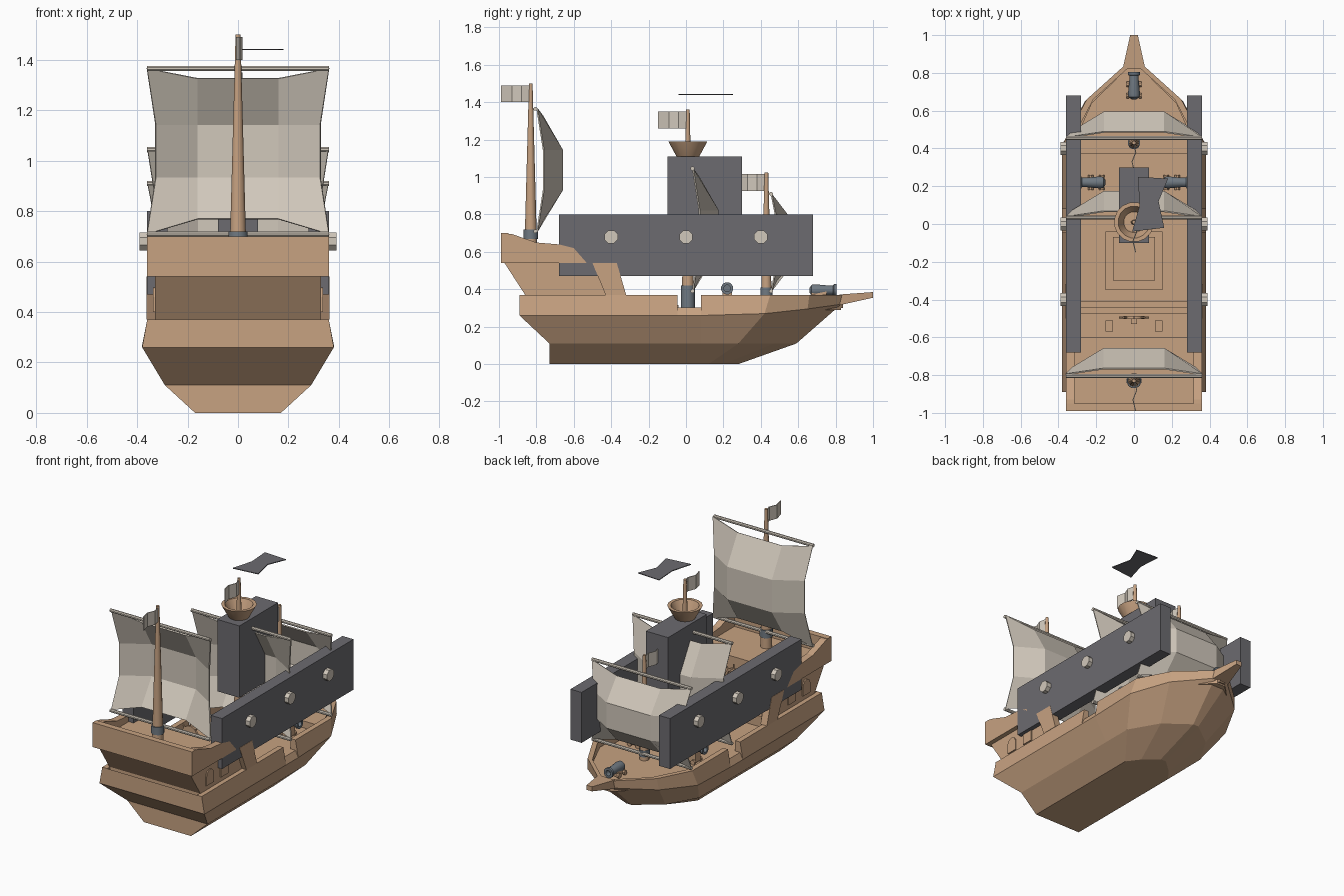
import bpy, bmesh, math
from mathutils import Vector, Matrix

cube = bpy.data.objects.get("Cube")
if cube:
    bpy.data.objects.remove(cube)


def material(name, rgb):
    m = bpy.data.materials.new(name)
    m.use_nodes = True
    m.diffuse_color = (*rgb, 1)
    m.node_tree.nodes["Principled BSDF"].inputs["Base Color"].default_value = (*rgb, 1)
    return m


WOOD = material("tan wood", (0.57, 0.36, 0.22))
CLOTH = material("sail cloth", (0.64, 0.58, 0.50))
GREY = material("dark grey", (0.15, 0.147, 0.162))
METAL = material("blue grey metal", (0.16, 0.19, 0.22))


def build(name, verts, faces, mat, smooth=False):
    me = bpy.data.meshes.new(name)
    me.from_pydata([tuple(v) for v in verts], [], faces)
    bm = bmesh.new()
    bm.from_mesh(me)
    bmesh.ops.recalc_face_normals(bm, faces=bm.faces)
    bm.to_mesh(me)
    bm.free()
    me.materials.append(mat)
    ob = bpy.data.objects.new(name, me)
    bpy.context.collection.objects.link(ob)
    if smooth:
        bpy.ops.object.select_all(action='DESELECT')
        ob.select_set(True)
        bpy.context.view_layer.objects.active = ob
        bpy.ops.object.shade_smooth_by_angle(angle=math.radians(35))
    return ob


def prism(name, profile, x0, x1, mat):
    """Side outline of (y, z) points, extruded along x."""
    n = len(profile)
    verts = [(x, y, z) for x in (x0, x1) for y, z in profile]
    faces = [tuple(range(n)), tuple(range(n, 2 * n))]
    faces += [(i, (i + 1) % n, (i + 1) % n + n, i + n) for i in range(n)]
    return build(name, verts, faces, mat)


def box(name, x0, x1, y0, y1, z0, z1, mat):
    return prism(name, [(y0, z0), (y1, z0), (y1, z1), (y0, z1)], x0, x1, mat)


def lathe(name, base, axis, profile, mat, sides=12, smooth=True):
    """Profile of (distance, radius) points, turned about an axis."""
    rot = Vector((0, 0, 1)).rotation_difference(Vector(axis)).to_matrix()
    verts, faces = [], []
    for d, r in profile:
        for k in range(sides):
            a = math.tau * (k + 0.5) / sides
            verts.append(Vector(base) + rot @ Vector((r * math.cos(a), r * math.sin(a), d)))
    for i in range(len(profile) - 1):
        for k in range(sides):
            j = (k + 1) % sides
            faces.append((i * sides + k, i * sides + j, (i + 1) * sides + j, (i + 1) * sides + k))
    last = (len(profile) - 1) * sides
    faces += [tuple(range(sides)), tuple(range(last, last + sides))]
    return build(name, verts, faces, mat, smooth)


# Hull: each station gives keel, chine, wale and rail points, then inner rail and deck
def midship(y, z):
    return [(.17, y, 0), (.29, y, .11), (.38, y, .26), (.36, y, z)]


stations = [
    [(.17, -.73, 0), (.29, -.73, .11), (.38, -.89, .26), (.36, -.89, .37)],
    midship(-.045, .37), midship(-.045, .302), midship(.08, .302), midship(.08, .37),
    [(.17, .12, 0), (.29, .28, .11), (.38, .42, .27), (.36, .45, .37)],
    [(.11, .2, 0), (.18, .47, .11), (.26, .65, .295), (.25, .66, .37)],
    [(.02, .28, 0), (.02, .59, .11), (.05, .83, .32), (.05, .84, .37)]]
verts, faces = [], []
for s in stations:
    x, y, z = s[3]
    half = s + [(x - .035, y, z), (x - .035, y, .3)]
    verts += half + [(-a, b, c) for a, b, c in reversed(half)]
for i in range(len(stations) - 1):
    for k in range(12):
        j = (k + 1) % 12
        faces.append((i * 12 + k, i * 12 + j, i * 12 + 12 + j, i * 12 + 12 + k))
for o in (0, 12 * (len(stations) - 1)):
    faces += [(o + k, o + k + 1, o + 10 - k, o + 11 - k) for k in range(3)]
build("hull", verts, faces, WOOD)

# Raised foredeck and bowsprit
deck = [(-.31, .37), (.31, .37), (.31, .45), (.225, .64), (.03, .83), (-.03, .83), (-.225, .64), (-.31, .45)]
n = len(deck)
build("foredeck", [(x, y, z) for z in (.29, .345) for x, y in deck],
      [tuple(range(n)), tuple(range(n, 2 * n))]
      + [(i, (i + 1) % n, (i + 1) % n + n, i + n) for i in range(n)], WOOD)
ends = [(.06, .82, .315, .372), (.02, 1.0, .355, .385)]
build("bowsprit", [p for w, y, a, b in ends for p in ((-w, y, a), (w, y, a), (w, y, b), (-w, y, b))],
      [(0, 1, 2, 3), (4, 5, 6, 7)] + [(i, (i + 1) % 4, (i + 1) % 4 + 4, i + 4) for i in range(4)], WOOD)

# Deck hatch
box("hatch_base", -.15, .15, -.35, -.04, .29, .315, WOOD)
box("hatch_lid", -.11, .11, -.3, -.07, .31, .33, WOOD)

# Stern castle with poop deck, quarterdeck and steps
prism("stern_cabin", [(-.86, .3), (-.86, .37), (-.97, .54), (-.97, .6), (-.6, .6), (-.6, .45), (-.47, .45),
                      (-.47, .41), (-.44, .41), (-.44, .37), (-.41, .37), (-.41, .3)], -.32, .32, WOOD)
box("stern_transom", -.36, .36, -.99, -.95, .54, .70, WOOD)
for s, side in ((1, "left"), (-1, "right")):
    prism(side + "_cabin_wall", [(-.86, .3), (-.86, .37), (-.97, .54), (-.4, .54), (-.36, .37), (-.36, .3)],
          s * .29, s * .33, WOOD)
    prism(side + "_castle_bulwark", [(-.99, .54), (-.99, .7), (-.93, .695), (-.8, .65), (-.68, .64),
                                     (-.6, .62), (-.53, .54)], s * .315, s * .36, WOOD)
    prism(side + "_castle_pillar", [(-.5, .54), (-.37, .54), (-.32, .37), (-.43, .37)],
          s * .315, s * .362, WOOD)
    arch = [(-.805, .4), (-.73, .4), (-.73, .46)]
    arch += [(-.7675 + .0375 * math.cos(t * math.pi / 6), .46 + .0375 * math.sin(t * math.pi / 6))
             for t in range(1, 6)] + [(-.805, .46)]
    prism(side + "_arched_window", arch, s * .329, s * .337, WOOD)
    box(side + "_square_window", s * .329, s * .337, -.655, -.58, .4, .47, WOOD)
    box(side + "_stair_post", s * .11, s * .15, -.57, -.51, .44, .5, WOOD)

# Steering wheel
box("wheel_post", -.015, .015, -.53, -.5, .44, .53, WOOD)
hub = (0, -.495, .53)
rim = [(-.007, .045), (.007, .045), (.007, .057), (-.007, .057), (-.007, .045)]
lathe("wheel_rim", hub, (0, 1, 0), rim, WOOD, 12)
for k in range(4):
    a = k * math.pi / 4
    d = Vector((math.cos(a), 0, math.sin(a)))
    lathe("wheel_spoke", Vector(hub) - d * .08, d, [(0, .005), (.16, .005)], WOOD, 6)


# Masts, sails, yards and flags
def rig(prefix, y, foot, top, radius, low, high, collar):
    lathe(prefix + "_mast", (0, y, foot), (0, 0, 1), [(0, radius), (top - foot, .01)], WOOD)
    c0, c1 = collar
    lathe(prefix + "_mast_collar", (0, y, c0), (0, 0, 1), [(0, radius + .004), (c1 - c0, radius + .003)], METAL)
    h, ys = high - low, y + .03
    # rows: height, edge half-width, edge depth, middle depth, middle rise
    rows = [(0, .36, 0, .03, .06), (.34, .325, .035, .135, 0),
            (.66, .325, .035, .135, 0), (1, .36, 0, .03, -.04)]
    pts = []
    for f, w, ye, ym, rise in rows:
        z = low + f * h
        pts += [(-w, ys + ye, z), (-.16, ys + ym, z + rise), (.16, ys + ym, z + rise), (w, ys + ye, z)]
    quads = [(r * 4 + c, r * 4 + c + 1, r * 4 + c + 5, r * 4 + c + 4) for r in range(3) for c in range(3)]
    sail = build(prefix + "_sail", pts, quads, CLOTH)
    sail.modifiers.new("thickness", 'SOLIDIFY').thickness = .008
    for z, part in ((low, "lower"), (high, "upper")):
        lathe(prefix + "_" + part + "_yard", (-.36, ys - .005, z), (1, 0, 0), [(0, .011), (.72, .011)], CLOTH, 8)
    cols = [(0, 0), (-.05, .012), (-.1, -.008), (-.16, .006)]
    flag = build(prefix + "_flag", [(x, y + d, z) for z in (top - .1, top - .01) for d, x in cols],
                 [(i, i + 1, i + 5, i + 4) for i in range(3)], CLOTH)
    flag.modifiers.new("thickness", 'SOLIDIFY').thickness = .005


rig("aft", -.83, .58, 1.5, .036, .71, 1.365, (.67, .72))
rig("main", .01, .3, 1.36, .035, .39, 1.045, (.3, .42))
rig("fore", .43, .33, 1.025, .03, .39, .91, (.37, .41))

# Crow's nest
lathe("crows_nest", (0, .01, 1.06), (0, 0, 1),
      [(0, .015), (.05, .062), (.13, .106), (.13, .085), (.06, .055)], WOOD, 16)

# Large side panels with bolts, and the central block
for s, side in ((1, "left"), (-1, "right")):
    box(side + "_panel", s * .28, s * .36, -.68, .68, .47, .80, GREY)
    for y in (-.4, 0, .4):
        lathe(side + "_panel_bolt", (s * .3, y, .68), (s, 0, 0), [(0, .038), (.09, .038)], CLOTH, 8, False)
box("central_block", -.08, .08, -.1, .3, .64, 1.11, GREY)

# Thin floating plate with notched sides
outline = [(.02, .25), (.18, .24), (.13, .12), (.16, -.02), (-.01, -.04), (.03, .1)]
build("floating_plate", [(x, y, z) for z in (1.438, 1.443) for x, y in outline],
      [(0, 1, 2, 5), (5, 2, 3, 4), (6, 7, 8, 11), (11, 8, 9, 10)]
      + [(i, (i + 1) % 6, (i + 1) % 6 + 6, i + 6) for i in range(6)], GREY)


# Cannons with carriages and wheels
def cannon(name, x, y, z, d, floor):
    d = Vector(d)
    side = Vector((-d.y, d.x, 0))
    c = Vector((x, y, z))
    lathe(name + "_barrel", c - d * .07, d,
          [(0, .012), (.012, .03), (.03, .033), (.1, .026), (.125, .026), (.13, .033), (.145, .033),
           (.145, .018), (.11, .018)], METAL)
    hx, hy = abs(d.x) * .04 + abs(side.x) * .026, abs(d.y) * .04 + abs(side.y) * .026
    m = c - d * .02
    box(name + "_carriage", m.x - hx, m.x + hx, m.y - hy, m.y + hy, floor + .01, z - .005, WOOD)
    for a in (-1, 1):
        for b in (-1, 1):
            w = m + d * a * .03 + side * b * .026
            lathe(name + "_wheel", (w.x, w.y, floor + .016), side * b, [(0, .016), (.014, .016)], WOOD, 8)


cannon("bow_cannon", 0, .73, .395, (0, 1, 0), .345)
cannon("left_cannon", .22, .22, .405, (1, 0, 0), .3)
cannon("right_cannon", -.22, .22, .405, (-1, 0, 0), .3)
